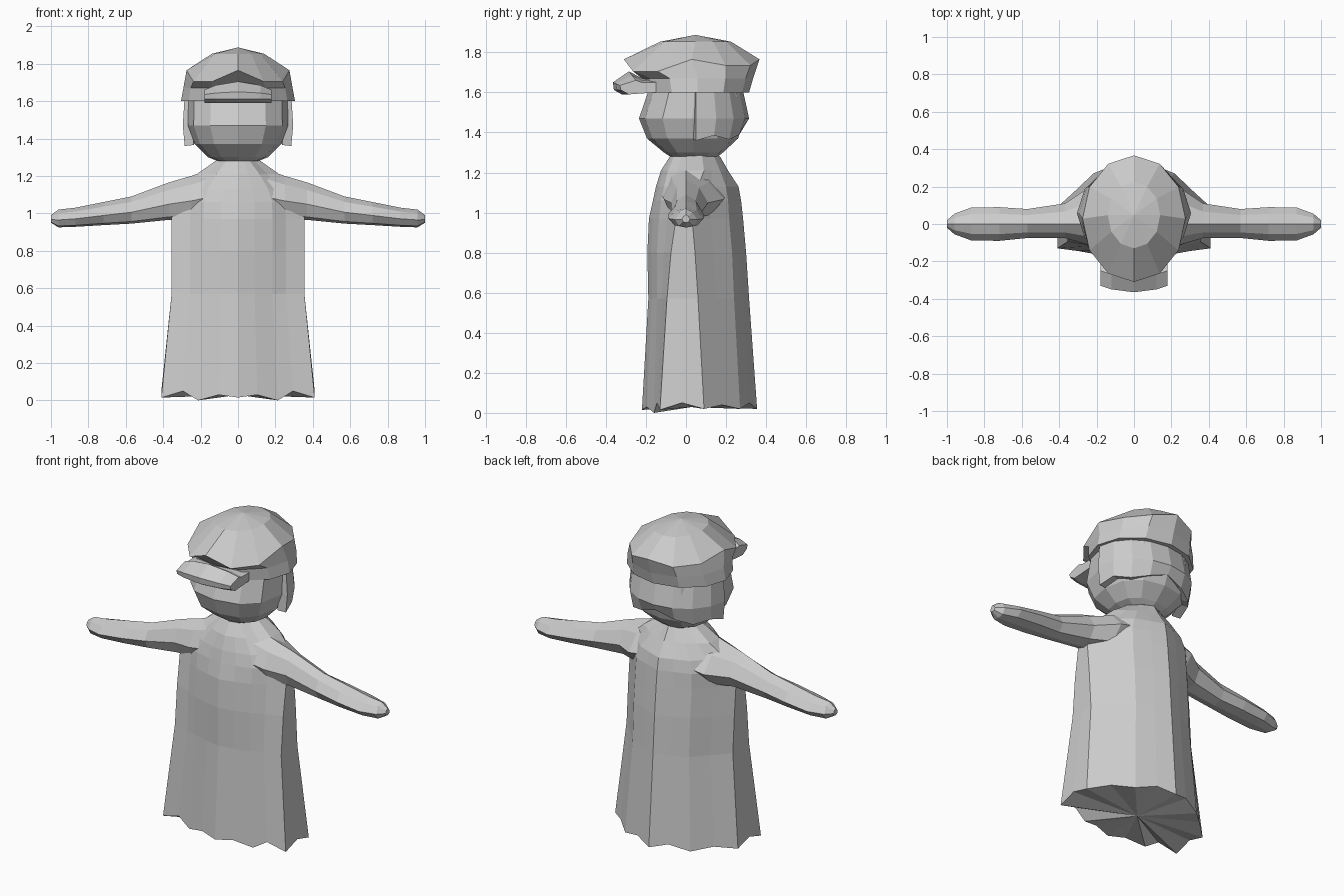
import bpy, bmesh
from math import sin, cos, pi, copysign

cube = bpy.data.objects.get("Cube")
if cube:
    bpy.data.objects.remove(cube, do_unlink=True)

grey = bpy.data.materials.new("plain_grey")
grey.use_nodes = True
colour = (0.6, 0.6, 0.6, 1)
grey.diffuse_color = colour
grey.node_tree.nodes["Principled BSDF"].inputs["Base Color"].default_value = colour


def finish(name, bm, recalc=True):
    if recalc:
        bmesh.ops.recalc_face_normals(bm, faces=bm.faces)
    mesh = bpy.data.meshes.new(name)
    bm.to_mesh(mesh)
    bm.free()
    mesh.materials.append(grey)
    obj = bpy.data.objects.new(name, mesh)
    bpy.context.collection.objects.link(obj)
    return obj


def loft(name, rings, peak=0):
    """Skin closed rings and close both ends with a fan; peak lifts the last one."""
    bm = bmesh.new()
    rows = [[bm.verts.new(p) for p in ring] for ring in rings]
    n = len(rows[0])
    for a, b in zip(rows, rows[1:]):
        for i in range(n):
            j = (i + 1) % n
            bm.faces.new((a[i], a[j], b[j], b[i]))
    for row, lift in ((rows[0], 0), (rows[-1], peak)):
        x, y, z = [sum(v.co[k] for v in row) / n for k in range(3)]
        middle = bm.verts.new((x, y, z + lift))
        for i in range(n):
            bm.faces.new((row[i], row[(i + 1) % n], middle))
    return finish(name, bm)


def oval(z, half_x, front, back, power=1, dips=(0, 0), n=12):
    """Horizontal oval ring; power squares it, dips lower its diagonals."""
    mid, half_y = (front + back) / 2, (back - front) / 2
    ring = []
    for i in range(n):
        a = 2 * pi * i / n
        c, s = [copysign(abs(v) ** power, v) for v in (cos(a), sin(a))]
        drop = dips[0 if s < 0 else 1] * sin(2 * a) ** 2
        ring.append((half_x * c, mid + half_y * s, z - drop))
    return ring


def lerp(a, b, t):
    return a + (b - a) * t


# Robe: gently keeled front and back, chamfered rear sides and a ragged hem
hem = [.015, .03, 0, .05, .015, .05, .02, .04, .02, .05, .02]


def robe_ring(z, h, front, chest, s1, s2, corner, back):
    half = [(0, front), (.25 * h, lerp(front, chest, .4)), (.52 * h, chest),
            (.72 * h, lerp(chest, s1, .5)), (h, s1), (h, (s1 + s2) / 2), (h, s2),
            (.76 * h, lerp(s2, corner, .5)), (.53 * h, corner),
            (.25 * h, lerp(corner, back, .55)), (0, back)]
    right = [(x, y, z if z else hem[i]) for i, (x, y) in enumerate(half)]
    return right + [(-x, y, w) for x, y, w in right[-2:0:-1]]


levels = [
    (0, .41, -.22, -.16, -.13, .09, .27, .355),
    (.57, .355, -.188, -.145, -.095, .06, .24, .315),
    (.8, .355, -.193, -.145, -.075, .045, .23, .3),
    (.97, .355, -.185, -.135, -.05, .03, .215, .285),
    (1.06, .35, -.165, -.125, -.04, .04, .21, .275),
    (1.13, .31, -.15, -.11, -.03, .06, .2, .262),
    (1.21, .22, -.125, -.09, 0, .09, .17, .21),
    (1.28, .12, -.08, -.06, .02, .08, .14, .17),
    (1.31, .09, -.05, -.03, .03, .07, .1, .13)]
loft("robe", [robe_ring(*level) for level in levels])


# Arms: tapered tubes with a ridge on top, flaring backwards into the shoulder
def arm_ring(x, top, bottom, front, back):
    h = top - bottom
    side = [(.6, top - .2 * h), (1, bottom + .42 * h), (.65, bottom + .08 * h)]
    outline = [(0, top)] + [(back * w, z) for w, z in side]
    outline += [(0, bottom)] + [(-front * w, z) for w, z in reversed(side)]
    return [(x, y, z) for y, z in outline]


arm = [(.15, 1.235, .98, .12, .2), (.25, 1.2, .97, .11, .19),
       (.37, 1.165, .965, .075, .11), (.57, 1.09, .945, .075, .08),
       (.72, 1.06, .937, .09, .09), (.87, 1.03, .928, .088, .088),
       (.96, 1.02, .925, .055, .055), (1, .99, .95, .02, .02)]
for side, label in ((1, "left"), (-1, "right")):
    loft(label + "_arm", [arm_ring(side * x, *rest) for x, *rest in arm])

# Head
skull = [(1.28, .11, -.08, .16), (1.3, .16, -.11, .185), (1.37, .23, -.195, .26),
         (1.47, .268, -.235, .295), (1.6, .265, -.19, .28), (1.66, .2, -.12, .2)]
loft("head", [oval(*ring, power=.85) for ring in skull])

# Hair: a thick shell round the back of the head with a zigzag lower edge
ends = [1.36, 1.385, 1.365, 1.39, 1.425]
ends += ends[-2::-1]
bm = bmesh.new()
grid = []
for i, low in enumerate(ends):
    a = pi * i / (len(ends) - 1)
    grid.append([bm.verts.new((rx * cos(a), .05 + ry * sin(a), z))
                 for z, rx, ry in ((1.63, .285, .23), (1.47, .295, .265), (low, .285, .235))])
for a, b in zip(grid, grid[1:]):
    for r in range(2):
        bm.faces.new((a[r], a[r + 1], b[r + 1], b[r]))
hair = finish("hair", bm, recalc=False)
shell = hair.modifiers.new("thickness", "SOLIDIFY")
shell.thickness = .05
shell.offset = -1

# Cap: upright band, overhanging rim with lowered diagonals and a low dome
loft("cap", [oval(1.6, .305, -.2, .315), oval(1.67, .292, -.22, .335),
             oval(1.765, .275, -.31, .367, dips=(.08, .04)),
             oval(1.853, .14, -.13, .225)], peak=.034)


# Visor: a curved ledge that peaks just ahead of the cap's band
def visor_section(x):
    t = (x / .18) ** 2
    bend = .035 * t
    return [(x, -.15, 1.67 - .02 * t), (x, -.22, 1.67 - .02 * t),
            (x, -.285 + bend, 1.705 - .045 * t), (x, -.365 + bend, 1.65 - .015 * t),
            (x, -.36 + bend, 1.612), (x, -.32 + bend, 1.59), (x, -.15, 1.6)]


loft("visor", [visor_section(x) for x in (-.18, -.12, 0, .12, .18)])
